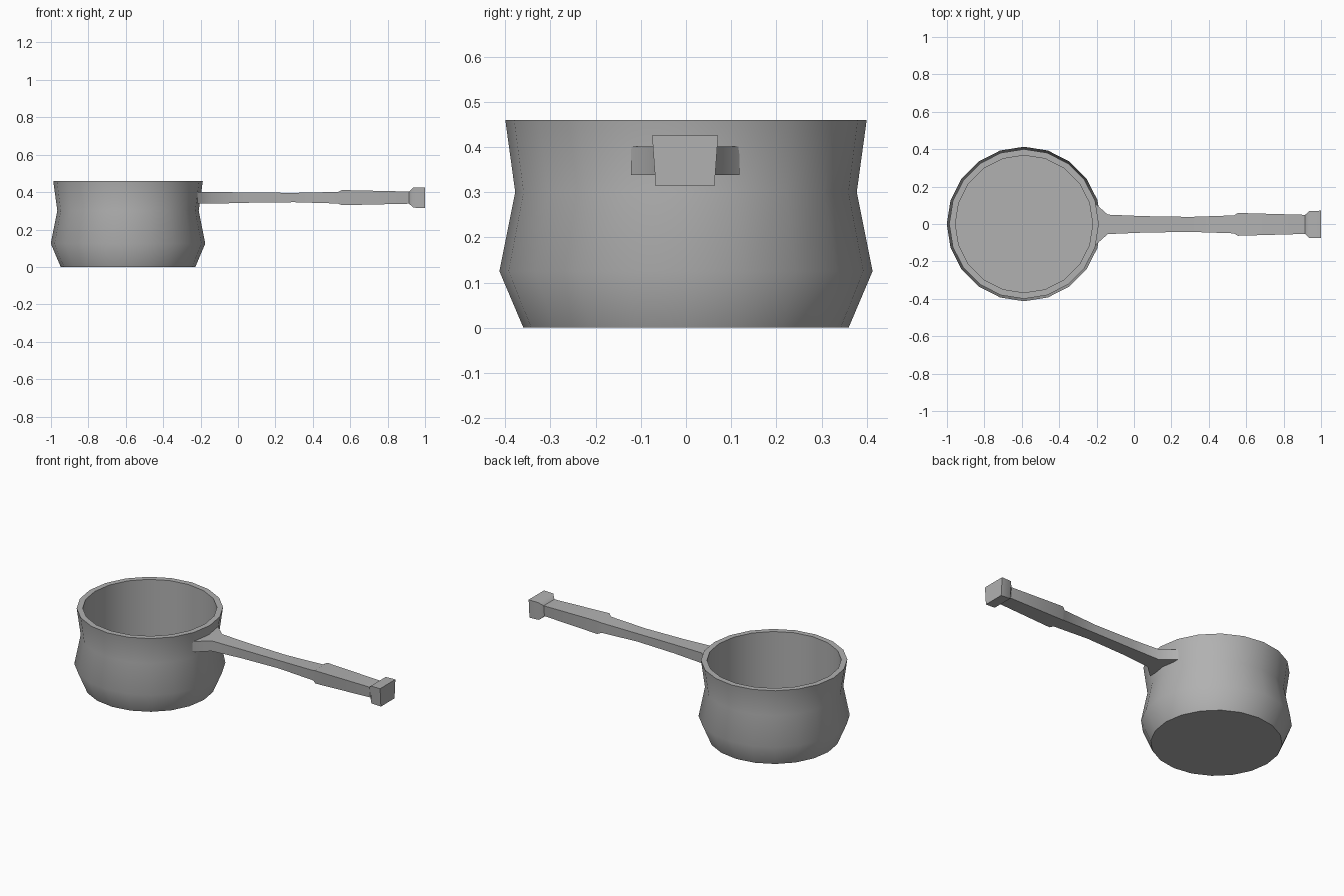
import bpy, bmesh, math

if "Cube" in bpy.data.objects:
    bpy.data.objects.remove(bpy.data.objects["Cube"])

CENTER_X, SIDES = -0.588, 20

# Dark grey metal
metal = bpy.data.materials.new("dark_grey")
metal.diffuse_color = (0.44, 0.44, 0.44, 1)
metal.use_nodes = True
metal.node_tree.nodes["Principled BSDF"].inputs["Base Color"].default_value = metal.diffuse_color


def finish(bm, name, smooth_angle):
    bmesh.ops.recalc_face_normals(bm, faces=bm.faces[:])
    mesh = bpy.data.meshes.new(name)
    bm.to_mesh(mesh)
    bm.free()
    mesh.materials.append(metal)
    obj = bpy.data.objects.new(name, mesh)
    bpy.context.collection.objects.link(obj)
    bpy.ops.object.select_all(action='DESELECT')
    bpy.context.view_layer.objects.active = obj
    obj.select_set(True)
    bpy.ops.object.shade_smooth_by_angle(angle=math.radians(smooth_angle))
    return obj


def loft(rings, name, smooth_angle):
    """Skin a list of point rings and cap both ends."""
    bm = bmesh.new()
    loops = [[bm.verts.new(p) for p in ring] for ring in rings]
    n = len(loops[0])
    for a, b in zip(loops, loops[1:]):
        for i in range(n):
            j = (i + 1) % n
            bm.faces.new((a[i], a[j], b[j], b[i]))
    bm.faces.new(loops[0])
    bm.faces.new(loops[-1])
    return finish(bm, name, smooth_angle)


# Pot: outside wall from base to rim, then straight inside wall to the floor
profile = [(0.36, 0.0), (0.413, 0.125), (0.378, 0.30), (0.40, 0.46),
           (0.367, 0.46), (0.367, 0.03)]
angles = [2 * math.pi * i / SIDES for i in range(SIDES)]
loft([[(CENTER_X + r * math.cos(a), r * math.sin(a), z) for a in angles]
      for r, z in profile], "pot", 45)

# Handle: flared mount, slim neck, stepped grip and end knob
# (x, half width at top, half width at bottom, z bottom, z top)
sections = [(-0.217, 0.120, 0.120, 0.338, 0.401),
            (-0.14, 0.052, 0.050, 0.338, 0.401),
            (0.05, 0.044, 0.041, 0.343, 0.398),
            (0.30, 0.040, 0.037, 0.346, 0.396),
            (0.535, 0.048, 0.044, 0.339, 0.401),
            (0.555, 0.061, 0.054, 0.330, 0.411),
            (0.915, 0.051, 0.044, 0.338, 0.403),
            (0.937, 0.072, 0.065, 0.317, 0.424),
            (1.0, 0.073, 0.065, 0.314, 0.425)]
loft([[(x, -wb - 0.002, z0), (x, wb - 0.002, z0),
       (x, wt - 0.002, z1), (x, -wt - 0.002, z1)]
      for x, wt, wb, z0, z1 in sections], "handle", 44)
